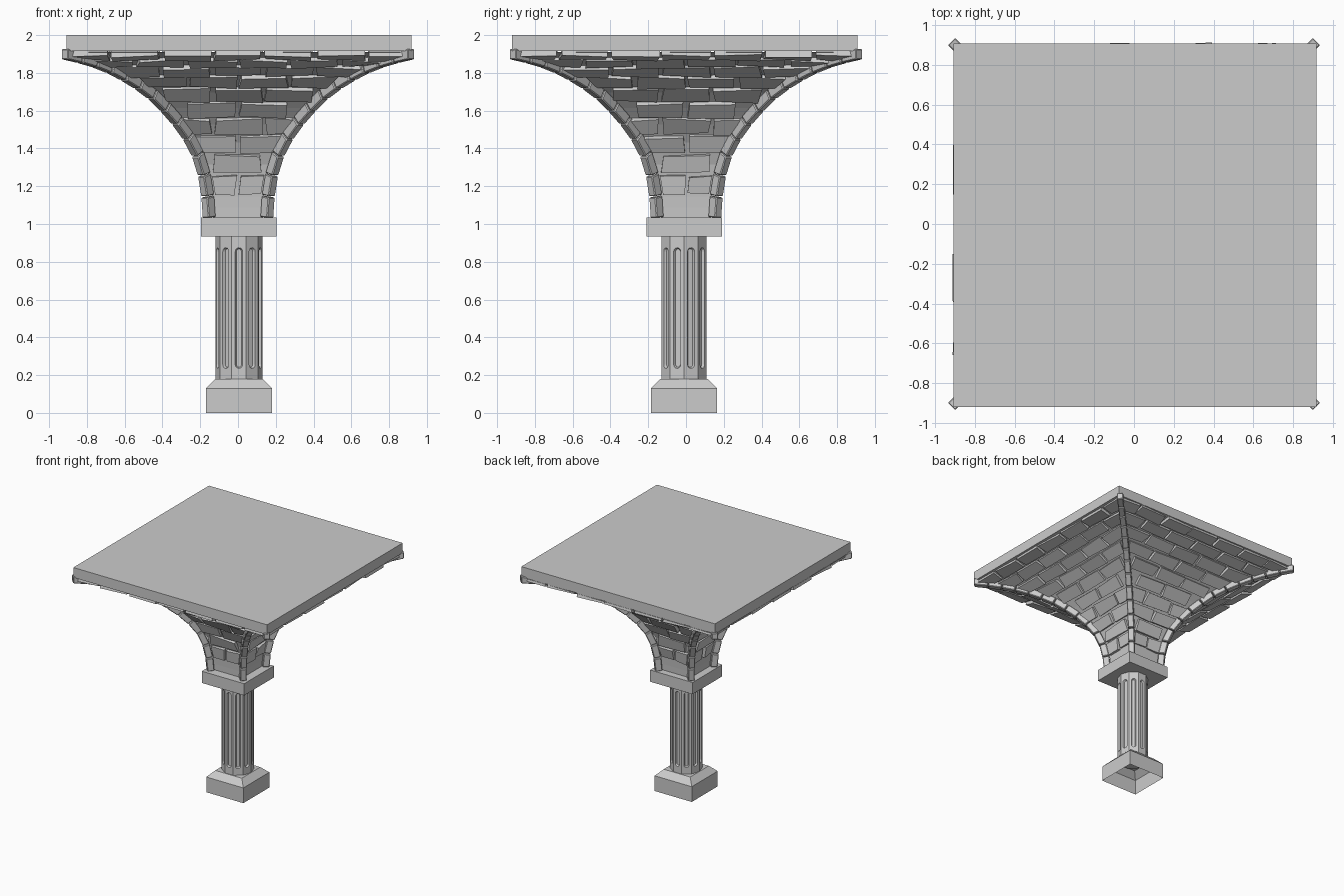
import bpy, bmesh, math, random
from mathutils import Vector, Matrix

random.seed(4)
if "Cube" in bpy.data.objects:
    bpy.data.objects.remove(bpy.data.objects["Cube"])

stone = bpy.data.materials.new("grey_stone")
stone.use_nodes = True
stone.diffuse_color = (0.6, 0.6, 0.6, 1)
stone.node_tree.nodes["Principled BSDF"].inputs["Base Color"].default_value = (0.6, 0.6, 0.6, 1)


def finish(name, bm, fix=True):
    if fix:
        bmesh.ops.recalc_face_normals(bm, faces=bm.faces)
    mesh = bpy.data.meshes.new(name)
    bm.to_mesh(mesh)
    bm.free()
    mesh.materials.append(stone)
    obj = bpy.data.objects.new(name, mesh)
    bpy.context.collection.objects.link(obj)
    return obj


def loft(bm, rings, bottom=True, top=True):
    """Join equal rings of points into a closed or open-ended solid."""
    vs = [[bm.verts.new(p) for p in ring] for ring in rings]
    n = len(vs[0])
    for lo, hi in zip(vs, vs[1:]):
        for i in range(n):
            j = (i + 1) % n
            bm.faces.new((lo[i], lo[j], hi[j], hi[i]))
    if bottom:
        bm.faces.new(vs[0][::-1])
    if top:
        bm.faces.new(vs[-1])


def square(x, y, half, z):
    return [(x + sx * half, y + sy * half, z) for sx, sy in ((-1, -1), (1, -1), (1, 1), (-1, 1))]


def square_part(name, x, y, levels, bottom=True):
    bm = bmesh.new()
    loft(bm, [square(x, y, half, z) for half, z in levels], bottom)
    return finish(name, bm)


# Plinth (open underneath), capital and roof slab
CX, CY = 0.005, -0.01
square_part("base_plinth", CX, CY, [(0.175, 0), (0.175, 0.13), (0.125, 0.18)], bottom=False)
square_part("capital_block", CX, CY, [(0.2, 0.935), (0.2, 1.035)])
square_part("top_slab", 0.005, -0.007, [(0.914, 1.915), (0.914, 2.0)])

# Ten-sided shaft with a round-ended flute cut in every face
SIDES, RADIUS = 10, 0.125
APOTHEM = RADIUS * math.cos(math.pi / SIDES)
bm = bmesh.new()
loft(bm, [[(RADIUS * math.cos(a), RADIUS * math.sin(a), z)
           for a in (math.tau * i / SIDES for i in range(SIDES))] for z in (0.17, 0.94)])
shaft = finish("column_shaft", bm)


def stadium(depth, r):
    pts = []
    for centre, start in ((0.855, 0), (0.255, math.pi)):
        for i in range(7):
            a = start + math.pi * i / 6
            pts.append(Vector((r * math.cos(a), -depth, centre + r * math.sin(a))))
    return pts


bm = bmesh.new()
for k in range(SIDES):
    turn = Matrix.Rotation(math.tau * k / SIDES, 3, "Z")
    loft(bm, [[turn @ p for p in stadium(d, r)]
              for d, r in ((APOTHEM - 0.014, 0.013), (APOTHEM + 0.005, 0.022))])
cutter = finish("flute_cutter", bm)
cutter.hide_render = True
cut = shaft.modifiers.new("flutes", "BOOLEAN")
cut.operation, cut.solver, cut.object = "DIFFERENCE", "EXACT", cutter
bpy.context.view_layer.objects.active = shaft
bpy.ops.object.modifier_apply(modifier="flutes")
bpy.data.objects.remove(cutter)
shaft.location = (CX, CY, 0)

# Flaring vault profile: half width and height
PROFILE = [Vector(p) for p in (
    (0.172, 1.03), (0.177, 1.12), (0.188, 1.21), (0.21, 1.31), (0.25, 1.405), (0.305, 1.49),
    (0.37, 1.57), (0.46, 1.66), (0.56, 1.735), (0.67, 1.795), (0.79, 1.842), (0.918, 1.872))]


def sample(path, t):
    """Point and inward normal at fraction t of the path length."""
    lengths = [(b - a).length for a, b in zip(path, path[1:])]
    dist = t * sum(lengths)
    for i, length in enumerate(lengths):
        if dist <= length or i == len(lengths) - 1:
            d = (path[i + 1] - path[i]).normalized()
            return path[i] + d * dist, Vector((-d.y, d.x))
        dist -= length


def side_turn(k):
    return Matrix.Rotation(math.pi / 2 * k, 3, "Z")


# Smooth backing shell behind the bricks, four-sided
STEPS = 22
backing = []
for i in range(STEPS + 1):
    p, n = sample(PROFILE, i / STEPS)
    backing.append(p + n * 0.04)
bm = bmesh.new()
loft(bm, [square(0, 0, p.x, min(p.y, 1.916)) for p in backing], bottom=False, top=False)
finish("vault_shell", bm)

# Rows of uneven bricks in running bond on all four sides
ROWS, LENGTH, GAP = 11, 0.27, 0.022


def jitter(size):
    return random.uniform(-size, size)


def brick(bm, turn, left, right, t0, t1):
    base, face = [], []
    for t, ends in ((t0, (left, right)), (t1, (right, left))):
        for x in ends:
            p, n = sample(backing, min(max(t + jitter(0.005), 0), 1))
            limit = p.x - 0.02
            x = max(-limit, min(limit, x + jitter(0.01)))
            out = p - n * (0.02 + jitter(0.009))
            inner = p + n * 0.01
            base.append(turn @ Vector((x, -inner.x, min(inner.y, 1.93))))
            face.append(turn @ Vector((x, -out.x, out.y)))
    loft(bm, [base, face])


for k, side in enumerate(("front", "left", "back", "right")):
    bm = bmesh.new()
    for row in range(1, ROWS):
        t0, t1 = (row + 0.09) / ROWS, (row + 0.93) / ROWS
        limit = sample(backing, t0)[0].x - 0.02
        shift = 0.5 if row % 2 else 0
        for i in range(-5, 6):
            mid = (i + shift) * LENGTH
            left, right = mid - (LENGTH - GAP) / 2, mid + (LENGTH - GAP) / 2
            if right > -limit + 0.03 and left < limit - 0.03:
                brick(bm, side_turn(k), left, right, t0, t1)
    finish(side + "_bricks", bm)

# Corner ribs: chamfered blocks following the diagonals
BLOCKS, WIDTH, THICK = 13, 0.05, 0.055
rib_path = [Vector((p.x * math.sqrt(2), p.y)) for p in PROFILE]
for k, corner in enumerate(("back_left", "back_right", "front_right", "front_left")):
    turn = Matrix.Rotation(math.pi / 4 + math.pi / 2 * k, 3, "Z")
    bm = bmesh.new()
    for b in range(BLOCKS):
        rings = []
        for t in ((b + 0.03) / BLOCKS, (b + 0.97) / BLOCKS):
            p, n = sample(rib_path, t)
            if b == BLOCKS - 1 and rings:
                p, n = rib_path[-1], Vector((0, 1))
            q = p + n * THICK
            w = WIDTH / 2
            rings.append([turn @ Vector(v) for v in (
                (p.x, -w, p.y), (p.x, w, p.y), (q.x, w, q.y), (q.x, -w, q.y))])
        loft(bm, rings)
    rib = finish(corner + "_rib", bm)
    bevel = rib.modifiers.new("chamfer", "BEVEL")
    bevel.width, bevel.segments = 0.005, 1
